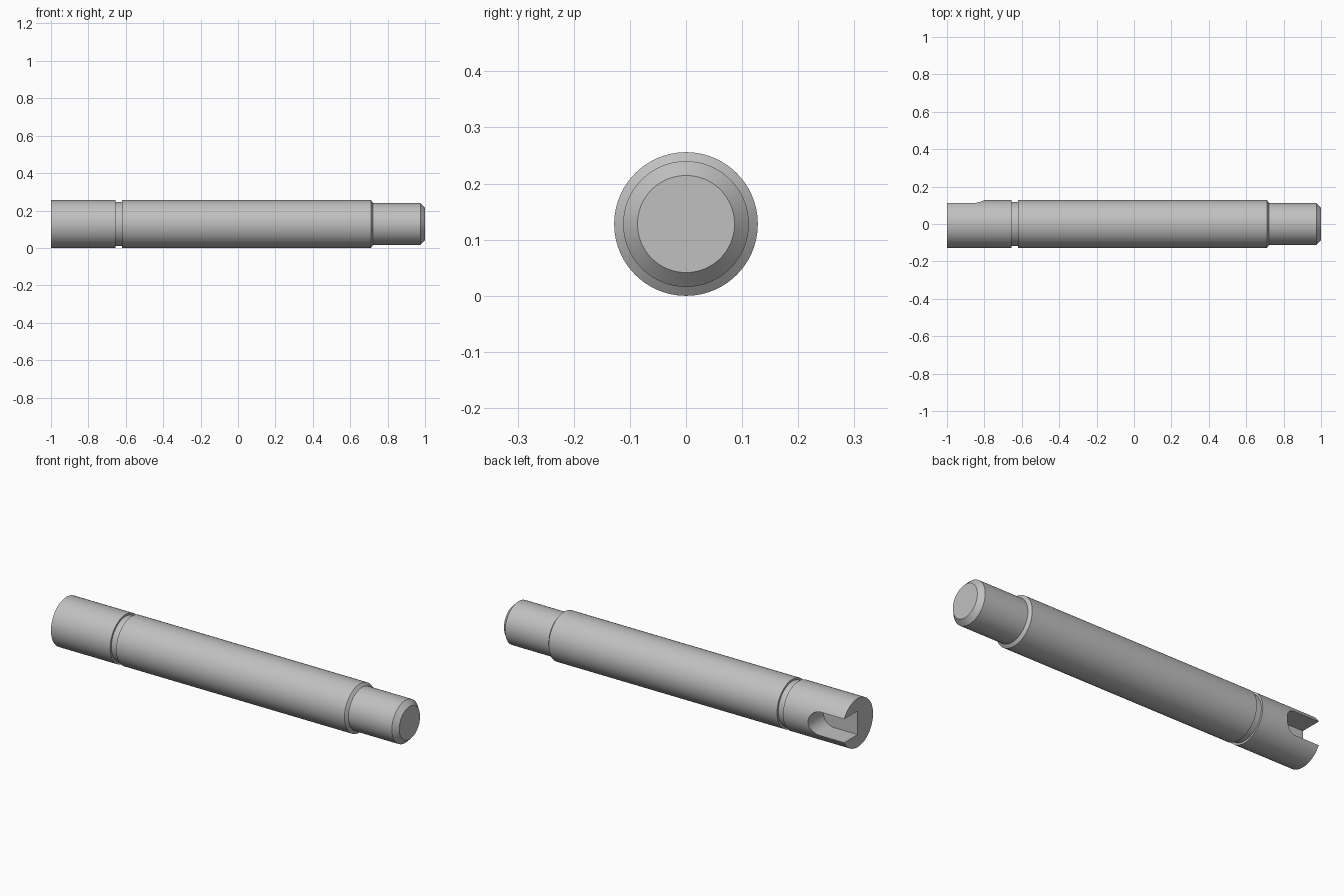
import bpy, bmesh, math
from mathutils import Matrix, Vector

cube = bpy.data.objects.get("Cube")
if cube:
    bpy.data.objects.remove(cube, do_unlink=True)

R = 0.128          # main radius, also the height of the axis
SEGMENTS = 96
SLOT_HALF = 0.062  # half width of the keyway

steel = bpy.data.materials.new("grey_steel")
steel.use_nodes = True
colour = (0.53, 0.53, 0.53, 1)
steel.diffuse_color = colour
steel.node_tree.nodes["Principled BSDF"].inputs["Base Color"].default_value = colour


def make_object(name, bm):
    bmesh.ops.recalc_face_normals(bm, faces=bm.faces)
    mesh = bpy.data.meshes.new(name)
    bm.to_mesh(mesh)
    bm.free()
    mesh.materials.append(steel)
    obj = bpy.data.objects.new(name, mesh)
    bpy.context.collection.objects.link(obj)
    return obj


# Turned shaft: (x, radius) profile with groove, shoulder and chamfered tip
profile = [(-1, R), (-0.655, R), (-0.655, 0.118), (-0.62, 0.118), (-0.62, R),
           (0.71, R), (0.722, 0.112), (0.975, 0.112), (1, 0.0865)]
bm = bmesh.new()
rings = []
for x, r in profile:
    ring = []
    for i in range(SEGMENTS):
        a = math.tau * i / SEGMENTS
        ring.append(bm.verts.new((x, r * math.cos(a), R + r * math.sin(a))))
    rings.append(ring)
for lower, upper in zip(rings, rings[1:]):
    for i in range(SEGMENTS):
        j = (i + 1) % SEGMENTS
        bm.faces.new((lower[i], lower[j], upper[j], upper[i]))
bm.faces.new(rings[0])
bm.faces.new(rings[-1])
shaft = make_object("shaft", bm)

# Keyway cutter: open at the left end, rounded at the inner end, floor on the axis
bm = bmesh.new()
outline = [(-1.1, SLOT_HALF), (-1.1, -SLOT_HALF)]
for i in range(25):
    a = -math.pi / 2 + math.pi * i / 24
    outline.append((-0.862 + SLOT_HALF * math.cos(a), SLOT_HALF * math.sin(a)))
floor = bm.faces.new([bm.verts.new((x, 0, R + z)) for x, z in outline])
wall = bmesh.ops.extrude_face_region(bm, geom=[floor])
bmesh.ops.translate(bm, vec=(0, 0.2, 0),
                    verts=[v for v in wall["geom"] if isinstance(v, bmesh.types.BMVert)])
cutter = make_object("keyway_cutter", bm)
cutter.hide_render = True

# Cut the keyway, then remove the cutter
cut = shaft.modifiers.new("keyway", "BOOLEAN")
cut.operation = "DIFFERENCE"
cut.solver = "EXACT"
cut.object = cutter
bpy.ops.object.select_all(action="DESELECT")
shaft.select_set(True)
bpy.context.view_layer.objects.active = shaft
bpy.ops.object.modifier_apply(modifier=cut.name)
bpy.data.objects.remove(cutter, do_unlink=True)
bpy.ops.object.shade_smooth_by_angle(angle=math.radians(25))
